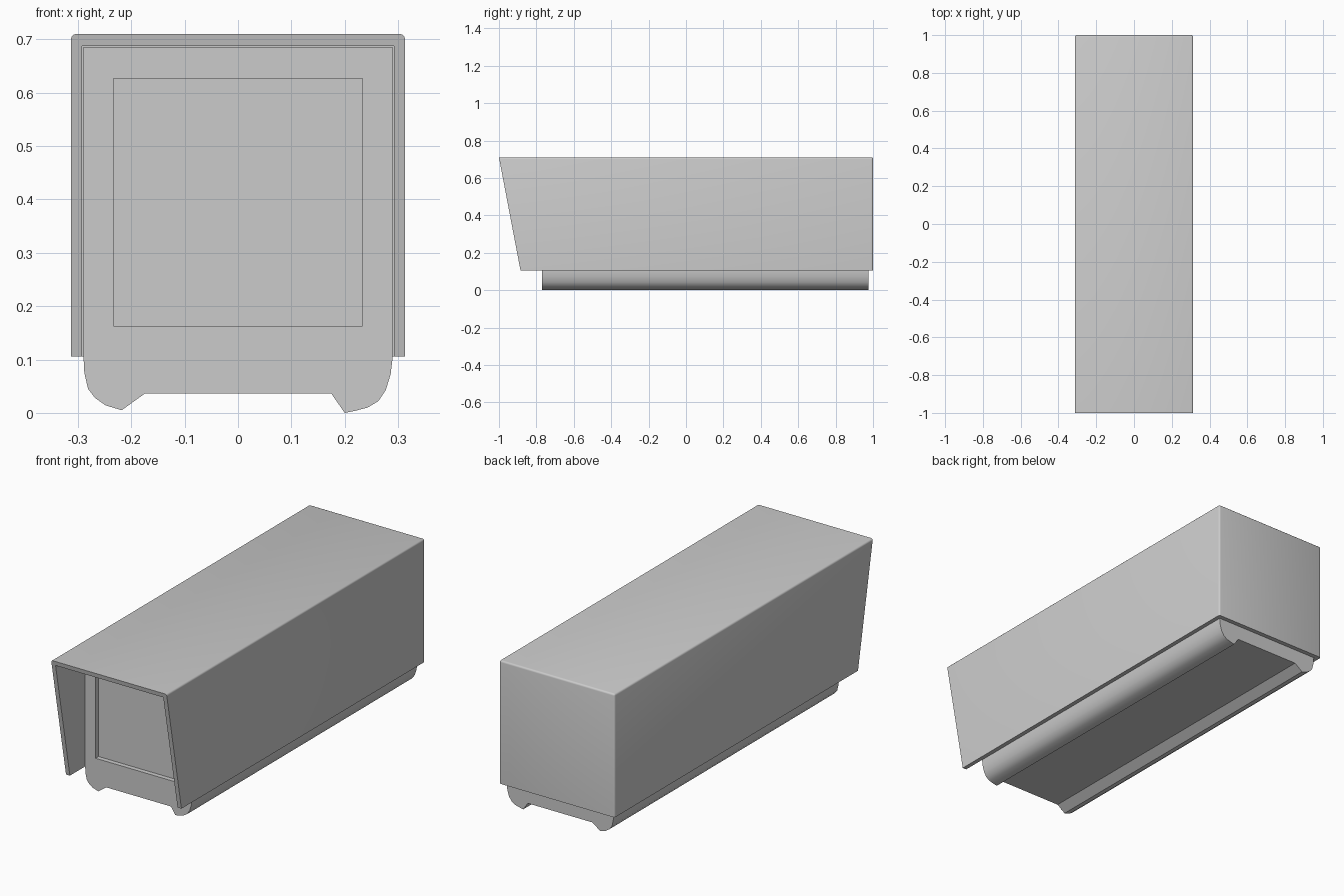
import bpy, bmesh
from mathutils import Vector

if "Cube" in bpy.data.objects:
    bpy.data.objects.remove(bpy.data.objects["Cube"])


def prism(name, profile, axis, lo, hi, round_edges=0.0):
    """Extrude a closed 2D profile: axis 'x' uses (y, z), axis 'y' uses (x, z)."""
    def point(p, d):
        return (d, p[0], p[1]) if axis == 'x' else (p[0], d, p[1])

    bm = bmesh.new()
    face = bm.faces.new([bm.verts.new(point(p, lo)) for p in profile])
    ext = bmesh.ops.extrude_face_region(bm, geom=[face], use_keep_orig=True)
    verts = [g for g in ext['geom'] if isinstance(g, bmesh.types.BMVert)]
    offset = Vector((hi - lo, 0, 0)) if axis == 'x' else Vector((0, hi - lo, 0))
    bmesh.ops.translate(bm, verts=verts, vec=offset)
    bmesh.ops.recalc_face_normals(bm, faces=bm.faces[:])
    bm.normal_update()
    if round_edges:
        # round every edge that does not border the open front or bottom
        edges = [e for e in bm.edges
                 if all(f.normal.y > -0.5 and f.normal.z > -0.5 for f in e.link_faces)]
        bmesh.ops.bevel(bm, geom=edges, offset=round_edges, segments=3,
                        profile=0.5, affect='EDGES')
    mesh = bpy.data.meshes.new(name)
    bm.to_mesh(mesh)
    bm.free()
    obj = bpy.data.objects.new(name, mesh)
    bpy.context.collection.objects.link(obj)
    return obj


def rect(a0, a1, b0, b1):
    return [(a0, b0), (a1, b0), (a1, b1), (a0, b1)]


def carve(obj, cutter):
    cutter.hide_render = True
    mod = obj.modifiers.new("carve", 'BOOLEAN')
    mod.operation = 'DIFFERENCE'
    mod.solver = 'EXACT'
    mod.object = cutter
    bpy.ops.object.select_all(action='DESELECT')
    bpy.context.view_layer.objects.active = obj
    obj.select_set(True)
    bpy.ops.object.modifier_apply(modifier=mod.name)
    bpy.data.objects.remove(cutter)
    bpy.ops.object.shade_smooth_by_angle(angle=0.61)


# Outer sleeve: slanted front, open at front and bottom
sleeve = prism("outer_sleeve",
               [(-1.0, 0.71), (-0.885, 0.106), (1.0, 0.106), (1.0, 0.71)],
               'x', -0.313, 0.313, round_edges=0.009)
carve(sleeve, prism("sleeve_cutter", rect(-1.5, 0.978, -0.5, 0.688),
                    'x', -0.292, 0.292))

# Inner body with rounded runners along the bottom
left_foot = [(-0.29, 0.115), (-0.288, 0.075), (-0.281, 0.045), (-0.268, 0.028),
             (-0.248, 0.014), (-0.218, 0.005), (-0.175, 0.036)]
right_foot = [(0.175, 0.036), (0.2, 0.0), (0.22, 0.004), (0.243, 0.01),
              (0.263, 0.022), (0.277, 0.043), (0.286, 0.072), (0.29, 0.105)]
body = prism("inner_body",
             left_foot + right_foot + [(0.29, 0.686), (-0.29, 0.686)],
             'y', -0.77, 0.975)

# Shallow window recess in the front of the body
carve(body, prism("window_cutter", rect(-0.233, 0.233, 0.163, 0.627),
                  'y', -0.9, -0.747))
